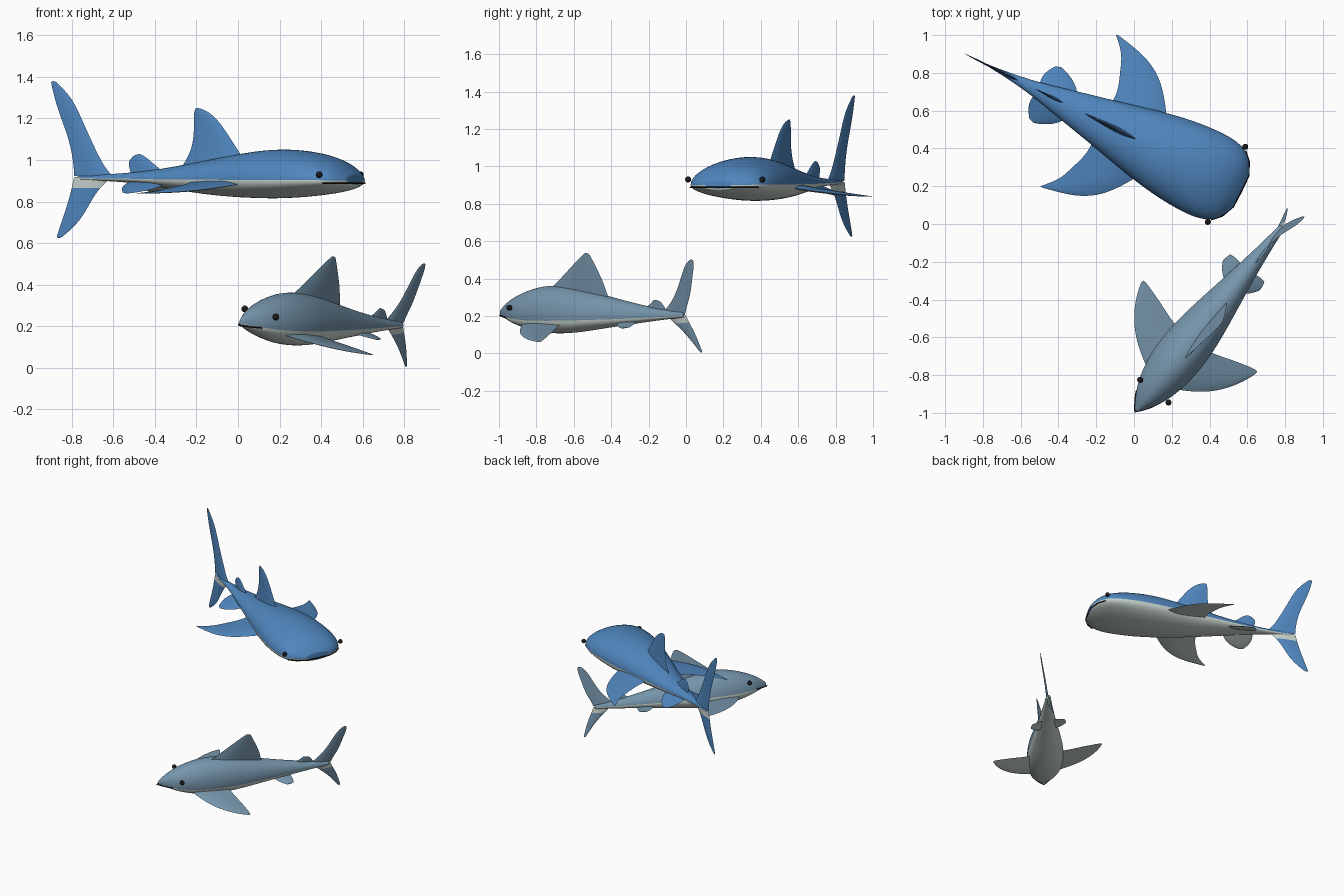
import bpy
import bmesh
from math import radians, sin, cos, tau
from mathutils import Matrix, Vector

default_cube = bpy.data.objects.get("Cube")
if default_cube:
    bpy.data.objects.remove(default_cube, do_unlink=True)


def make_material(name, rgb):
    material = bpy.data.materials.new(name)
    material.use_nodes = True
    color = (*rgb, 1)
    material.diffuse_color = color
    material.node_tree.nodes["Principled BSDF"].inputs["Base Color"].default_value = color
    return material


blue = make_material("ocean blue", (.08, .24, .52))
slate = make_material("slate grey", (.18, .3, .41))
pale = make_material("pale belly", (.58, .66, .62))
black = make_material("black", (.01, .01, .012))


def loft(name, rings, materials, pale_rule, placement, creased=()):
    """Skin a list of closed rings, cap both ends and subdivide smoothly."""
    # Tight support rings keep the ends from shrinking
    first = [a.lerp(b, .08) for a, b in zip(rings[0], rings[1])]
    last = [a.lerp(b, .08) for a, b in zip(rings[-1], rings[-2])]
    rings = [rings[0], first, *rings[1:-1], last, rings[-1]]
    bm = bmesh.new()
    crease = bm.edges.layers.float.new("crease_edge")
    rows = [[bm.verts.new(point) for point in ring] for ring in rings]
    count = len(rows[0])
    for i, (row, following) in enumerate(zip(rows, rows[1:])):
        for j in range(count):
            k = (j + 1) % count
            face = bm.faces.new((row[j], row[k], following[k], following[j]))
            face.material_index = int(pale_rule(i, j))
        for j in creased:
            edge = bm.edges.get((row[j], following[j]))
            edge[crease] = 1
            edge.smooth = False
    bm.faces.new(rows[0])
    bm.faces.new(rows[-1])
    bmesh.ops.recalc_face_normals(bm, faces=bm.faces)
    for face in bm.faces:
        face.smooth = True
    mesh = bpy.data.meshes.new(name)
    bm.to_mesh(mesh)
    bm.free()
    for material in materials:
        mesh.materials.append(material)
    obj = bpy.data.objects.new(name, mesh)
    bpy.context.collection.objects.link(obj)
    obj.matrix_world = placement
    smoothing = obj.modifiers.new("smooth surface", "SUBSURF")
    smoothing.levels = smoothing.render_levels = 2
    return obj


def body(name, profile, skin, placement, sides=16):
    """Profile rows: distance back, half width, waterline, top, bottom."""
    rings = []
    for back, width, water, top, bottom in profile:
        ring = []
        for j in range(sides):
            angle = tau * j / sides
            height = top - water if j <= sides // 2 else water - bottom
            ring.append(Vector((back, 1.025 * width * cos(angle),
                                water + 1.025 * height * sin(angle))))
        rings.append(ring)
    return loft(name, rings, (skin, pale), lambda i, j: j >= sides // 2, placement)


def fin(name, rows, skin, placement, pale_rule, span, thickness_axis, base=0):
    """Each row gives the front and back edge as (distance back, span)."""
    span, across = Vector(span), Vector(thickness_axis)
    rings = []
    for front_back, front_span, rear_back, rear_span in rows:
        front = Vector((front_back, 0, base)) + span * front_span
        rear = Vector((rear_back, 0, base)) + span * rear_span
        bulge = across * ((rear - front).length * .055)
        near, far = front.lerp(rear, .25), front.lerp(rear, .65)
        rings.append([front, near + bulge, far + bulge * .7,
                      rear, far - bulge * .7, near - bulge])
    return loft(name, rings, (skin, pale), pale_rule, placement, creased=(0, 3))


def upright_fin(name, rows, skin, placement, pale_root=False):
    rule = lambda i, j: pale_root and i < 2
    return fin(name, rows, skin, placement, rule, (0, 0, 1), (0, 1, 0))


def paired_fins(name, rows, skin, placement, base, droop):
    for side, sign in (("left", 1), ("right", -1)):
        fin(f"{side}_{name}", rows, skin, placement, lambda i, j: j >= 3,
            (0, sign, -droop), (0, 0, 1), base)


def eyes(name, back, width, height, placement):
    for side, sign in (("left", 1), ("right", -1)):
        bpy.ops.mesh.primitive_uv_sphere_add(segments=16, ring_count=10, radius=.016)
        eye = bpy.context.object
        eye.name = f"{name}_{side}_eye"
        eye.data.materials.append(black)
        eye.matrix_world = placement @ Matrix.Translation((back, sign * width, height))
        bpy.ops.object.shade_smooth()


def mouth(name, half_path, height, placement):
    """A thin dark line, mirrored across the snout."""
    path = [(b, -w) for b, w in reversed(half_path)] + half_path[1:]
    curve = bpy.data.curves.new(name, "CURVE")
    curve.dimensions = "3D"
    curve.bevel_depth = .004
    curve.bevel_resolution = 1
    spline = curve.splines.new("POLY")
    spline.points.add(len(path) - 1)
    for point, (back, width) in zip(spline.points, path):
        point.co = (back, width, height, 1)
    curve.materials.append(black)
    obj = bpy.data.objects.new(name, curve)
    bpy.context.collection.objects.link(obj)
    obj.matrix_world = placement


# Large broad-headed blue shark
place = Matrix.Translation((.49, .21, 0)) @ Matrix.Rotation(radians(153.5), 4, "Z")
body("blue_body", [
    (-.085, .1, .9, .93, .875), (-.05, .17, .9, .965, .86),
    (0, .215, .9, 1, .845), (.1, .237, .9, 1.035, .83),
    (.27, .228, .9, 1.055, .815), (.45, .2, .9, 1.045, .815),
    (.7, .138, .905, 1, .83), (.93, .088, .905, .96, .865),
    (1.1, .045, .91, .94, .89), (1.27, .018, .91, .93, .9),
    (1.4, .006, .915, .925, .905)], blue, place)
upright_fin("blue_dorsal_fin", [
    (.5, .98, .87, .94), (.55, 1.05, .81, 1.02), (.6, 1.12, .785, 1.1),
    (.66, 1.2, .785, 1.18), (.72, 1.24, .785, 1.23), (.76, 1.25, .775, 1.25)],
    blue, place)
upright_fin("blue_second_dorsal_fin", [
    (.93, .93, 1.12, .92), (1, .98, 1.13, .96), (1.05, 1.02, 1.14, .99),
    (1.08, 1.03, 1.11, 1.02)], blue, place)
upright_fin("blue_upper_tail_lobe", [
    (1.22, .92, 1.43, .92), (1.27, .97, 1.43, .97), (1.33, 1.08, 1.45, 1.08),
    (1.39, 1.2, 1.49, 1.18), (1.44, 1.3, 1.53, 1.28), (1.53, 1.38, 1.555, 1.38)],
    blue, place)
upright_fin("blue_lower_tail_lobe", [
    (1.22, .92, 1.43, .92), (1.29, .87, 1.44, .87), (1.34, .8, 1.46, .8),
    (1.4, .7, 1.49, .72), (1.5, .625, 1.525, .625)], blue, place, pale_root=True)
paired_fins("blue_pectoral_fin", [
    (.4, .1, .74, .08), (.46, .21, .73, .18), (.55, .33, .77, .28),
    (.63, .385, .79, .34), (.71, .42, .82, .39), (.86, .45, .88, .45)],
    blue, place, base=.915, droop=.17)
paired_fins("blue_pelvic_fin", [
    (.9, .03, 1.12, .02), (.93, .1, 1.13, .07), (1, .147, 1.12, .11),
    (1.06, .165, 1.09, .155)], blue, place, base=.905, droop=.4)
eyes("blue", 0, .222, .93, place)
mouth("blue_mouth", [(-.087, 0), (-.085, .09), (-.055, .16), (-.01, .204)], .888, place)

# Smaller pointed grey shark, banking to one side
place = (Matrix.Translation((.01, -.99, .21)) @ Matrix.Rotation(radians(51.5), 4, "Z")
         @ Matrix.Rotation(radians(11.5), 4, "X"))
body("grey_body", [
    (0, .008, .005, .022, -.002), (.07, .058, -.005, .075, -.03),
    (.15, .097, -.012, .11, -.06), (.27, .125, -.015, .148, -.092),
    (.4, .133, -.015, .157, -.104), (.55, .122, -.015, .138, -.096),
    (.7, .098, -.015, .105, -.076), (.9, .063, -.015, .06, -.053),
    (1.1, .033, -.01, .026, -.03), (1.25, .016, -.005, .01, -.018)], slate, place)
upright_fin("grey_dorsal_fin", [
    (.33, .12, .76, .06), (.4, .165, .74, .12), (.48, .225, .73, .17),
    (.57, .295, .69, .26), (.63, .335, .655, .33)], slate, place)
upright_fin("grey_second_dorsal_fin", [
    (.97, .02, 1.13, .01), (1.03, .055, 1.13, .035), (1.06, .08, 1.1, .07)],
    slate, place)
upright_fin("grey_upper_tail_lobe", [
    (1.1, 0, 1.26, 0), (1.17, .06, 1.28, .05), (1.22, .12, 1.31, .1),
    (1.28, .235, 1.34, .2), (1.31, .28, 1.36, .26), (1.345, .3, 1.36, .295)],
    slate, place)
upright_fin("grey_lower_tail_lobe", [
    (1.12, 0, 1.26, 0), (1.18, -.05, 1.275, -.04), (1.25, -.11, 1.31, -.1),
    (1.33, -.21, 1.345, -.21)], slate, place, pale_root=True)
paired_fins("grey_pectoral_fin", [
    (.2, .06, .48, .06), (.24, .14, .49, .14), (.31, .25, .53, .25),
    (.41, .335, .55, .32), (.5, .38, .565, .37), (.55, .395, .565, .395)],
    slate, place, base=-.02, droop=.13)
paired_fins("grey_pelvic_fin", [
    (.82, .03, .95, .02), (.85, .09, .965, .08), (.91, .13, .96, .12)],
    slate, place, base=-.025, droop=.2)
eyes("grey", .143, .098, .055, place)
mouth("grey_mouth", [(-.008, 0), (.02, .022), (.06, .05), (.09, .066)], -.006, place)
